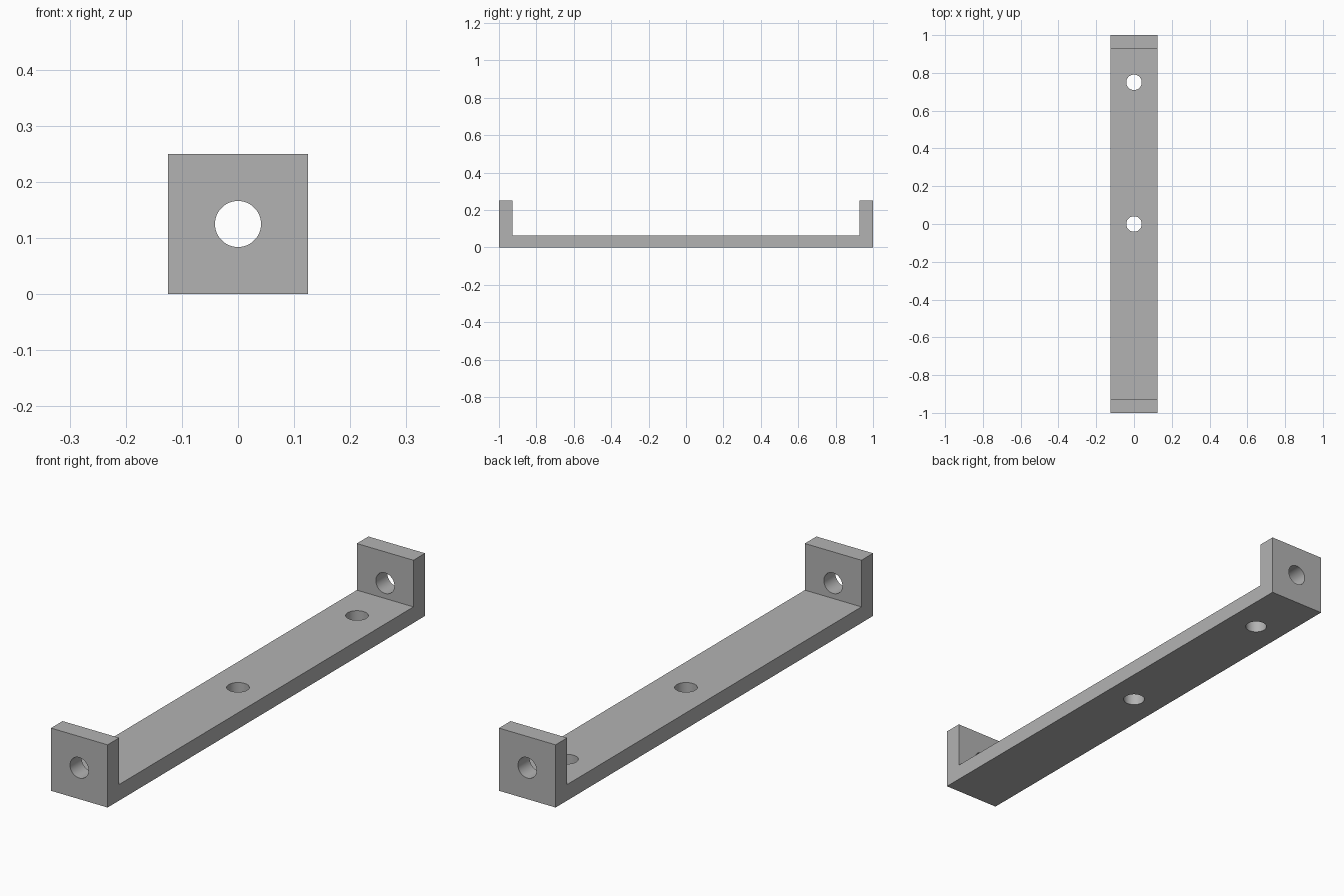
import bpy, bmesh, math

if "Cube" in bpy.data.objects:
    bpy.data.objects.remove(bpy.data.objects["Cube"])

W, H = 0.25, 0.25        # width and height of the end tabs
BASE, TAB = 0.064, 0.073 # thickness of base and tabs
R = 0.041                # hole radius

steel = bpy.data.materials.new("plain grey")
steel.diffuse_color = (0.45, 0.45, 0.45, 1)
steel.use_nodes = True
steel.node_tree.nodes["Principled BSDF"].inputs["Base Color"].default_value = steel.diffuse_color

# U-shaped side profile (y, z), extruded across the width
profile = [(-1, 0), (1, 0), (1, H), (1 - TAB, H), (1 - TAB, BASE),
           (TAB - 1, BASE), (TAB - 1, H), (-1, H)]
bm = bmesh.new()
face = bm.faces.new([bm.verts.new((-W / 2, y, z)) for y, z in profile])
ext = bmesh.ops.extrude_face_region(bm, geom=[face])
bmesh.ops.translate(bm, vec=(W, 0, 0),
                    verts=[v for v in ext["geom"] if isinstance(v, bmesh.types.BMVert)])
bmesh.ops.recalc_face_normals(bm, faces=bm.faces)
mesh = bpy.data.meshes.new("bracket")
bm.to_mesh(mesh)
bm.free()
mesh.materials.append(steel)
bracket = bpy.data.objects.new("bracket", mesh)
bpy.context.collection.objects.link(bracket)


def drill(location, depth, rotation=(0, 0, 0)):
    """Cut one round through-hole in the bracket."""
    bpy.ops.mesh.primitive_cylinder_add(vertices=48, radius=R, depth=depth,
                                        location=location, rotation=rotation)
    cutter = bpy.context.object
    cutter.data.materials.append(steel)
    mod = bracket.modifiers.new("hole", 'BOOLEAN')
    mod.operation, mod.solver, mod.object = 'DIFFERENCE', 'EXACT', cutter
    bpy.ops.object.select_all(action='DESELECT')
    bpy.context.view_layer.objects.active = bracket
    bracket.select_set(True)
    bpy.ops.object.modifier_apply(modifier=mod.name)
    bpy.data.objects.remove(cutter, do_unlink=True)


# Mounting holes in the base: centre and rear only
for y in (0, 0.75):
    drill((0, y, BASE / 2), 0.2)
# Matching holes in both end tabs
for y in (-1, 1):
    drill((0, y * (1 - TAB / 2), H / 2), 0.2, (math.pi / 2, 0, 0))

bpy.ops.object.shade_smooth_by_angle(angle=math.radians(30))
